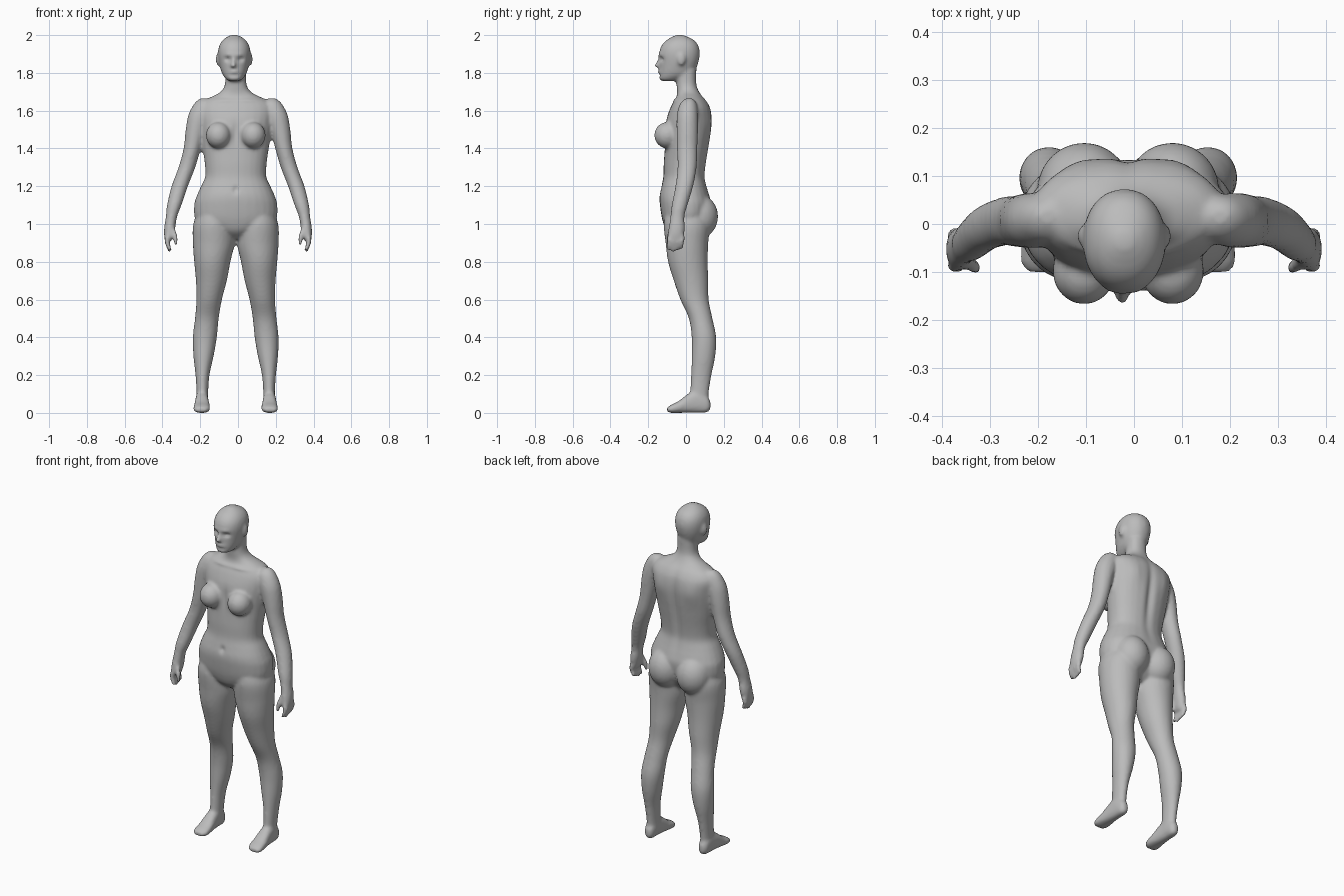
import bpy
import bmesh
import math
from mathutils import Vector, Matrix
from mathutils.kdtree import KDTree

cube = bpy.data.objects.get("Cube")
if cube:
    bpy.data.objects.remove(cube, do_unlink=True)

SIDES = (1, -1)
BODY_X = -0.012   # the stance leans slightly to one side
HEAD_X = -0.02
bm = bmesh.new()


def spline(rows, steps=4):
    """Resample a list of section rows along a smooth curve."""
    padded = [rows[0]] + list(rows) + [rows[-1]]
    result = []
    for a, b, c, d in zip(padded, padded[1:], padded[2:], padded[3:]):
        for i in range(steps):
            t = i / steps
            result.append([
                q + t * (r - p + t * (2 * p - 5 * q + 4 * r - s
                                      + t * (3 * (q - r) + s - p))) / 2
                for p, q, r, s in zip(a, b, c, d)])
    result.append(list(rows[-1]))
    return result


def loft(rows, axis="z", side=1, shift=BODY_X, power=2.0, count=28):
    """Closed skin through oval sections: (position, a min, a max, b min, b max)."""
    rings = []
    for pos, a0, a1, b0, b1 in spline(rows):
        ring = []
        for k in range(count):
            angle = math.tau * k / count
            ca, sa = math.cos(angle), math.sin(angle)
            ca = math.copysign(abs(ca) ** (2 / power), ca)
            sa = math.copysign(abs(sa) ** (2 / power), sa)
            a = (a0 + a1) / 2 + ca * (a1 - a0) / 2
            b = (b0 + b1) / 2 + sa * (b1 - b0) / 2
            point = (a, b, pos) if axis == "z" else (a, pos, b)
            ring.append(bm.verts.new((side * point[0] + shift, point[1], point[2])))
        rings.append(ring)
    for low, high in zip(rings, rings[1:]):
        for k in range(count):
            n = (k + 1) % count
            bm.faces.new((low[k], low[n], high[n], high[k]))
    bm.faces.new(list(reversed(rings[0])))
    bm.faces.new(rings[-1])


def centred(rows, **options):
    """Loft whose sections are symmetric: (height, half width, front, back)."""
    loft([(z, -w, w, front, back) for z, w, front, back in rows], **options)


def ellipsoid(centre, radii, side, shift=BODY_X):
    x, y, z = centre
    place = Matrix.Translation((side * x + shift, y, z))
    bmesh.ops.create_uvsphere(bm, u_segments=24, v_segments=16, radius=1,
                              matrix=place @ Matrix.Diagonal((*radii, 1)))


def finger(points, side, radius=.0135):
    """Round finger through a few joints, with a narrower tip."""
    rows = []
    for x, y, z in points:
        r = radius * (.75 if z == points[-1][2] else 1)
        rows.append((z, x - r, x + r, y - r, y + r))
    loft(rows, side=side, shift=0, count=12)


# Trunk and neck
centred([
    (.92, .04, -.05, .05), (.96, .12, -.10, .09), (1.02, .21, -.125, .12),
    (1.10, .22, -.138, .135), (1.15, .206, -.14, .125), (1.20, .184, -.13, .11),
    (1.25, .162, -.12, .10), (1.32, .164, -.118, .107), (1.40, .175, -.113, .12),
    (1.48, .186, -.112, .132), (1.55, .195, -.105, .137), (1.61, .20, -.085, .13),
    (1.65, .175, -.065, .11), (1.675, .125, -.05, .088), (1.70, .08, -.047, .07),
    (1.74, .057, -.05, .055), (1.82, .054, -.05, .055)], power=2.25)

# Head
centred([
    (1.757, .03, -.13, -.05), (1.77, .047, -.143, -.01), (1.80, .066, -.142, .04),
    (1.85, .08, -.14, .064), (1.90, .086, -.143, .073), (1.94, .081, -.132, .067),
    (1.97, .064, -.108, .047), (1.99, .039, -.075, .012), (2.001, .015, -.05, -.02)],
    shift=HEAD_X, power=2.15)

# Nose
centred([(1.89, .008, -.145, -.10), (1.86, .011, -.156, -.10),
         (1.838, .018, -.17, -.10), (1.828, .013, -.16, -.10)], shift=HEAD_X - .005)

for side in SIDES:
    ellipsoid((.086, -.025, 1.872), (.012, .022, .034), side, HEAD_X)   # ear
    ellipsoid((.092, -.098, 1.47), (.066, .07, .07), side)              # breast
    ellipsoid((.092, .07, 1.04), (.098, .10, .115), side)               # buttock

    # Leg
    loft([
        (1.08, .05, .19, -.10, .10), (1.0, .015, .225, -.118, .125),
        (.90, .007, .227, -.108, .118), (.80, .028, .22, -.095, .115),
        (.70, .047, .211, -.065, .118), (.60, .073, .208, -.03, .12),
        (.50, .09, .216, .015, .14), (.40, .10, .227, .03, .16),
        (.30, .117, .224, .03, .155), (.20, .139, .213, .027, .135),
        (.10, .146, .207, .02, .12), (.04, .145, .21, .01, .12)], side=side)

    # Foot
    loft([
        (.13, .165, .19, .02, .06), (.11, .15, .206, .002, .09),
        (.06, .146, .212, 0, .12), (.01, .142, .216, 0, .10),
        (-.04, .136, .222, 0, .062), (-.08, .138, .224, 0, .042),
        (-.10, .155, .212, .006, .028)], axis="y", side=side, power=2.4)

    # Arm down to the palm
    loft([
        (1.665, .16, .20, 0, .035), (1.64, .13, .23, -.03, .055),
        (1.58, .14, .262, -.048, .064), (1.50, .17, .277, -.05, .064),
        (1.40, .197, .288, -.048, .06), (1.30, .226, .315, -.045, .056),
        (1.20, .265, .352, -.056, .038), (1.10, .299, .376, -.076, .008),
        (1.04, .322, .382, -.082, -.008), (.98, .332, .391, -.092, -.006),
        (.93, .343, .391, -.098, -.012), (.915, .35, .385, -.09, -.02)],
        side=side, shift=0)

    # Fingers and thumb
    for i in range(4):
        y = -.086 + .022 * i
        tip = .853 + .008 * abs(i - 1)
        finger([(.373, y, .94), (.374, y - .002, .90), (.36, y - .004, tip)], side)
    finger([(.348, -.075, .98), (.332, -.09, .93), (.33, -.092, .89)], side)

mesh = bpy.data.meshes.new("body")
bm.to_mesh(mesh)
bm.free()
body = bpy.data.objects.new("body", mesh)
bpy.context.collection.objects.link(body)
bpy.context.view_layer.objects.active = body
body.select_set(True)

# Fuse the parts into one continuous skin
remesh = body.modifiers.new("fuse", "REMESH")
remesh.mode = "VOXEL"
remesh.voxel_size = .009
smooth = body.modifiers.new("soften", "SMOOTH")
smooth.factor = .5
smooth.iterations = 6
for name in ("fuse", "soften"):
    bpy.ops.object.modifier_apply(modifier=name)

skin_verts = body.data.vertices
tree = KDTree(len(skin_verts))
for vert in skin_verts:
    tree.insert(vert.co, vert.index)
tree.balance()


def sculpt(centre, radii, depth):
    """Push skin near a point backwards by depth, fading out with distance."""
    for co, index, _ in tree.find_range(centre, 2.2 * max(radii)):
        reach = sum(((v - c) / r) ** 2 for v, c, r in zip(co, centre, radii))
        if reach < 5:
            skin_verts[index].co.y += depth * math.exp(-reach)


# Eye sockets, brows, lips and chin crease
for side in SIDES:
    sculpt((HEAD_X + side * .034, -.135, 1.872), (.018, .04, .012), .014)
    sculpt((HEAD_X + side * .03, -.14, 1.897), (.025, .03, .010), -.004)
sculpt((HEAD_X, -.14, 1.806), (.024, .03, .010), -.007)
sculpt((HEAD_X, -.14, 1.787), (.03, .03, .007), .005)

# Spine groove, navel, breastbone, shoulder blades and collarbones
sculpt((BODY_X, .13, 1.42), (.022, .06, .20), -.014)
sculpt((BODY_X, -.13, 1.18), (.014, .04, .018), .010)
sculpt((BODY_X, -.12, 1.48), (.016, .05, .06), .008)
for side in SIDES:
    sculpt((BODY_X + side * .11, .13, 1.54), (.05, .05, .07), .008)
    sculpt((BODY_X + side * .07, -.07, 1.655), (.06, .04, .010), -.006)

skin = bpy.data.materials.new("plain grey")
skin.use_nodes = True
grey = (.5, .5, .5, 1)
skin.diffuse_color = grey
skin.node_tree.nodes["Principled BSDF"].inputs["Base Color"].default_value = grey
body.data.materials.clear()
body.data.materials.append(skin)
bpy.ops.object.shade_smooth()
